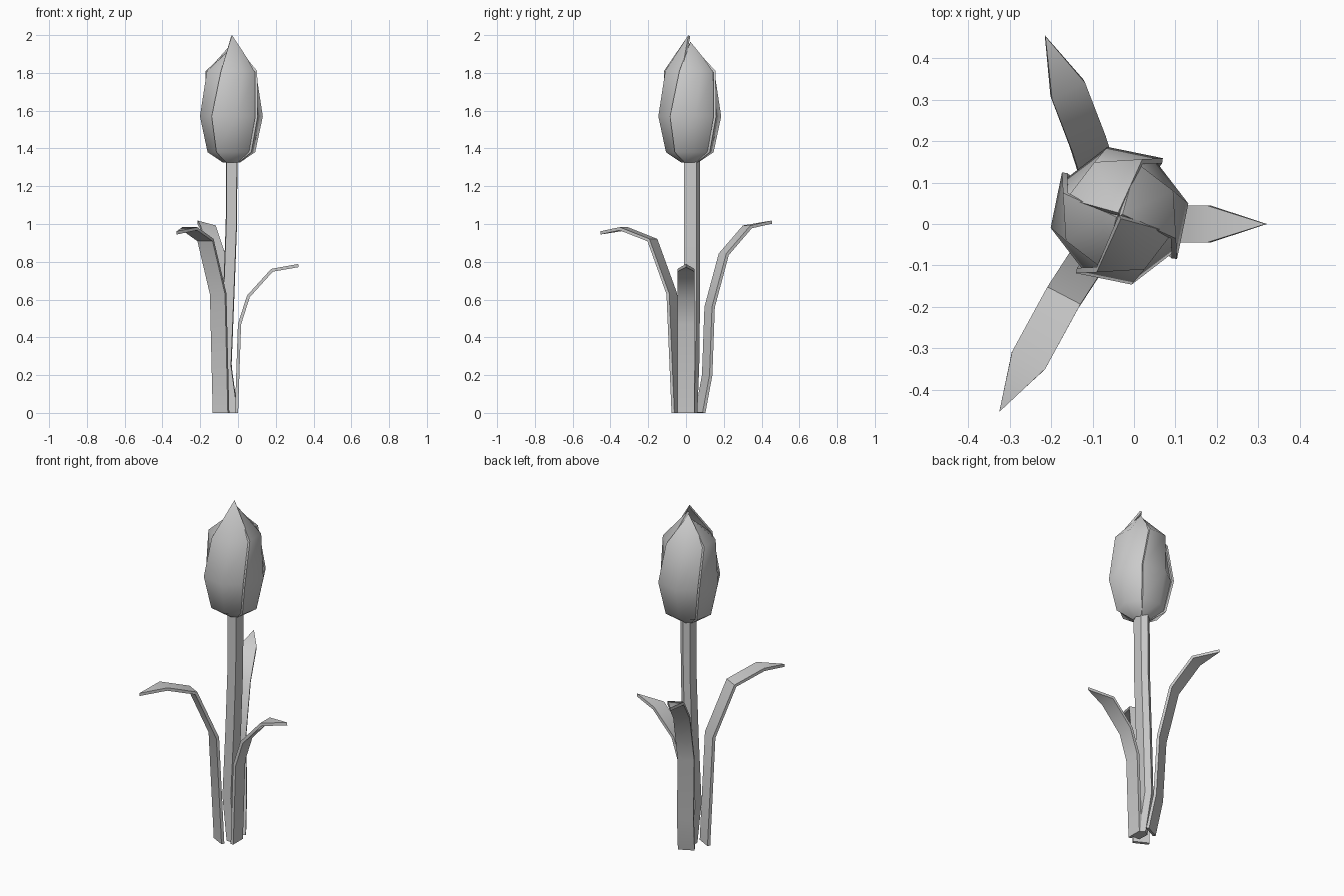
import bpy
from math import radians, cos, sin
from mathutils import Vector

if "Cube" in bpy.data.objects:
    bpy.data.objects.remove(bpy.data.objects["Cube"])


def finish(name, verts, faces, thickness=0.0, offset=0.0, angle=40):
    """Make an object, give it baked thickness, and shade it by angle."""
    me = bpy.data.meshes.new(name)
    me.from_pydata([tuple(v) for v in verts], [], faces)
    me.update()
    ob = bpy.data.objects.new(name, me)
    bpy.context.collection.objects.link(ob)
    if thickness:
        mod = ob.modifiers.new("thickness", "SOLIDIFY")
        mod.thickness = thickness
        mod.offset = offset
        dg = bpy.context.evaluated_depsgraph_get()
        baked = bpy.data.meshes.new_from_object(ob.evaluated_get(dg))
        ob.modifiers.clear()
        ob.data = baked
    for p in ob.data.polygons:
        p.use_smooth = True
    ob.data.set_sharp_from_angle(angle=radians(angle))
    return ob


def strip_faces(rows, cols, closed=False):
    """Quads joining consecutive rows of points."""
    n = cols if closed else cols - 1
    return [(r * cols + c, r * cols + (c + 1) % cols,
             (r + 1) * cols + (c + 1) % cols, (r + 1) * cols + c)
            for r in range(rows - 1) for c in range(n)]


# Stem: five-sided section swept along a gently bent path
section = [(-0.027, -0.04), (0.027, -0.04), (0.03, 0.025), (0, 0.045), (-0.03, 0.025)]
path = [(-0.03, 0.015, 0), (-0.064, 0.025, 0.25), (-0.048, 0.03, 0.65),
        (-0.035, 0.03, 1.0), (-0.033, 0.03, 1.36)]
verts = [(px + x, py + y, pz) for px, py, pz in path for x, y in section]
faces = strip_faces(len(path), 5, True)
faces += [(4, 3, 2, 1, 0), tuple(range(len(verts) - 5, len(verts)))]
finish("stem", verts, faces)


# Leaves: bent ribbons ending in a point
def leaf(name, centres, across, tip):
    half = Vector(across) / 2
    verts = []
    for c in centres:
        verts += [Vector(c) - half, Vector(c) + half]
    faces = strip_faces(len(centres), 2)
    n = len(verts)
    verts.append(Vector(tip))
    faces.append((n - 2, n - 1, n))
    finish(name, verts, faces, 0.017)


leaf("right_leaf",
     [(-0.008, 0, 0), (0.008, 0, 0.47), (0.055, 0, 0.617), (0.18, 0, 0.755)],
     (0, 0.09, 0), (0.32, 0, 0.78))
leaf("back_leaf",
     [(-0.055, 0.075, 0), (-0.075, 0.112, 0.2), (-0.088, 0.125, 0.56),
      (-0.112, 0.2, 0.84), (-0.16, 0.325, 0.985)],
     (0.08, 0.04, 0), (-0.215, 0.455, 1.01))
leaf("front_leaf",
     [(-0.09, -0.048, 0), (-0.105, -0.075, 0.63),
      (-0.172, -0.178, 0.915), (-0.255, -0.33, 0.975)],
     (0.08, -0.042, 0), (-0.325, -0.453, 0.953))

# Flower: four overlapping petals, each with one edge lapped outside
CX, CY = -0.035, 0.02
levels = [(1.325, 0.045, 0), (1.38, 0.128, 0), (1.57, 0.169, 0), (1.81, 0.143, 15)]
petals = [("front_petal", 280, 2.0), ("right_petal", 10, 1.965),
          ("back_petal", 100, 1.95), ("left_petal", 190, 1.925)]
for name, heading, tip_z in petals:
    verts = []
    for z, r, twist in levels:
        for turn, lap in ((-47, 1.03), (0, 1.0), (47, 0.94)):
            a = radians(heading + twist + turn)
            verts.append((CX + r * lap * cos(a), CY + r * lap * sin(a), z))
    faces = strip_faces(len(levels), 3)
    n = len(verts)
    a = radians(heading + 15)
    verts.append((CX + 0.008 * cos(a), CY + 0.008 * sin(a), tip_z))
    faces += [(n - 3, n - 2, n), (n - 2, n - 1, n)]
    finish(name, verts, faces, 0.013, -1, 62)
